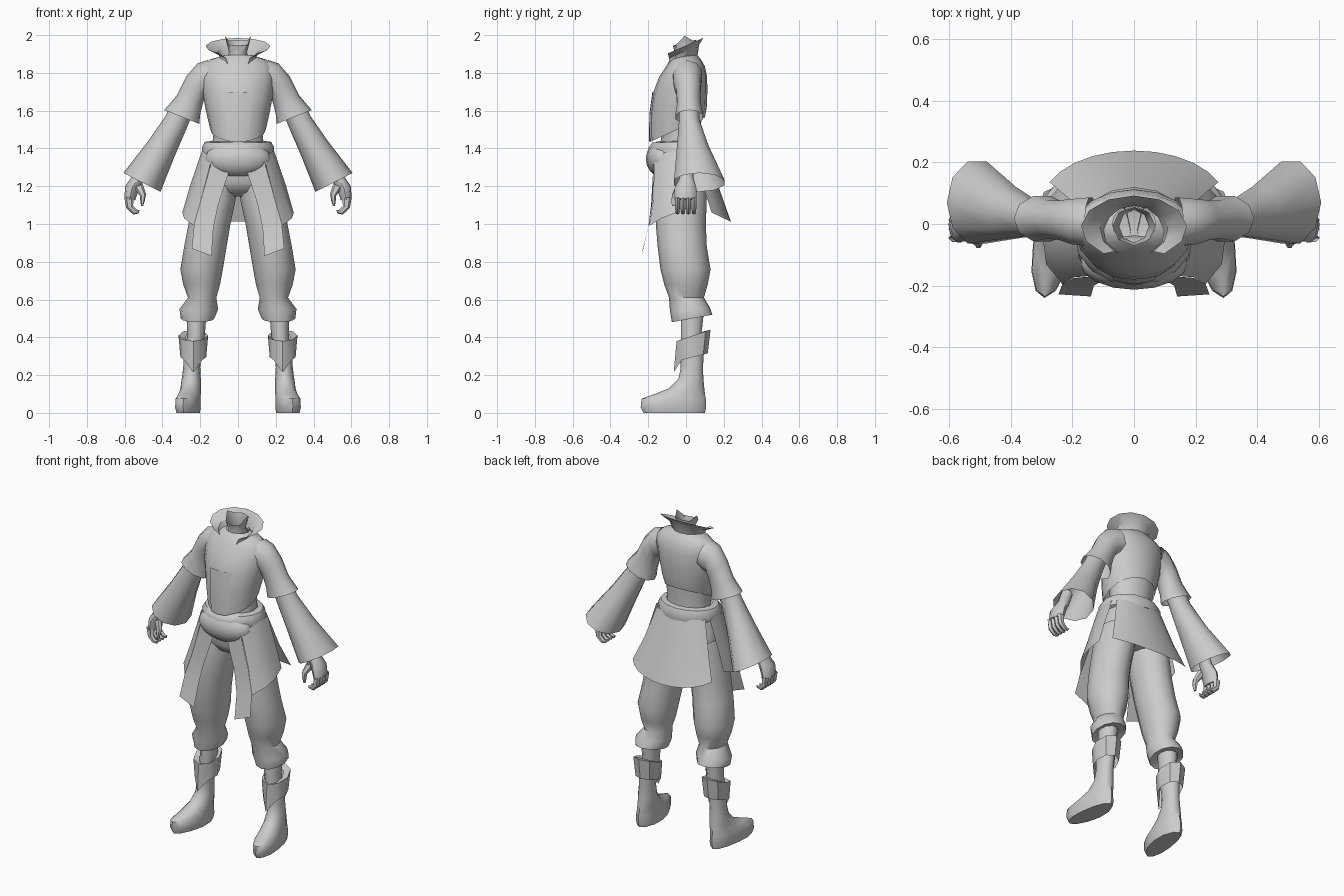
import bpy, math

grey = bpy.data.materials.new("cloth_grey")
grey.diffuse_color = (0.6, 0.6, 0.6, 1)


def make(name, verts, faces, mirror=False, angle=50):
    me = bpy.data.meshes.new(name)
    me.from_pydata(verts, [], faces)
    me.materials.append(grey)
    for p in me.polygons:
        p.use_smooth = True
    me.set_sharp_from_angle(angle=math.radians(angle))
    ob = bpy.data.objects.new(name, me)
    bpy.context.collection.objects.link(ob)
    if mirror:
        ob.modifiers.new("mirror", 'MIRROR').use_mirror_merge = False
    return ob


def loft(name, rings, n=12, arc=None, caps=(False, False), mirror=False, warp=None, angle=50):
    """Rings are (x0, z0, x1, z1, y_front, y_back, back_lift), inner edge to outer edge."""
    verts, faces = [], []
    a0, a1 = arc or (0, 360)
    cols = n + 1 if arc else n
    for x0, z0, x1, z1, yf, yb, lift in rings:
        for i in range(cols):
            a = math.radians(a0 + (a1 - a0) * i / n)
            c, s = math.cos(a), math.sin(a)
            co = ((x0 + x1) / 2 + (x1 - x0) / 2 * c, (yf + yb) / 2 + (yb - yf) / 2 * s,
                  (z0 + z1) / 2 + (z1 - z0) / 2 * c + lift * s)
            verts.append(warp(*co) if warp else co)
    for r in range(len(rings) - 1):
        for i in range(n):
            j = (i + 1) % cols
            faces.append((r * cols + i, r * cols + j, (r + 1) * cols + j, (r + 1) * cols + i))
    if caps[0]:
        faces.append(tuple(reversed(range(cols))))
    if caps[1]:
        faces.append(tuple(range((len(rings) - 1) * cols, len(rings) * cols)))
    return make(name, verts, faces, mirror, angle)


def band(z, w, yf, yb, lift=0):          # ring centred on the body
    return (-w, z, w, z, yf, yb, lift)


def flat(z, x0, x1, yf, yb, lift=0):     # level ring on one side
    return (x0, z, x1, z, yf, yb, lift)


def sheet(name, rows, mirror=True):      # cloth panel from rows of points
    w = len(rows[0])
    faces = [(r * w + i, r * w + i + 1, (r + 1) * w + i + 1, (r + 1) * w + i)
             for r in range(len(rows) - 1) for i in range(w - 1)]
    return make(name, [p for row in rows for p in row], faces, mirror)


# Torso: jacket, raised front panel, waist underneath
jacket = [band(1.50, .147, -.19, .10, .065), band(1.60, .17, -.188, .11, .02), band(1.70, .188, -.172, .113),
          band(1.78, .195, -.142, .112), band(1.835, .19, -.105, .10), band(1.87, .15, -.085, .08),
          band(1.895, .07, -.06, .06)]
loft("jacket", jacket, n=16)
loft("jacket_front_panel", [(a, b, c, d, yf - .006, yb, l) for a, b, c, d, yf, yb, l in jacket[:3]],
     n=4, arc=(247, 293))
loft("waist", [band(1.38, .14, -.14, .08), band(1.48, .13, -.13, .075), band(1.64, .15, -.13, .09)])

# Neck with a peaked open rim, and the standing collar
loft("neck", [band(1.86, .06, -.065, .06), band(1.91, .048, -.06, .045), band(1.96, .07, -.07, .055, .015)],
     n=8, warp=lambda x, y, z: (x, y, z + (.036 if abs(x) > .06 and z > 1.95 else 0)))
loft("collar", [band(1.855, .085, -.11, .06, .03), band(1.91, .11, -.105, .07, .04),
                band(1.94, .172, -.115, .092, .045)], n=10, arc=(-55, 235), angle=35)

# Arms: short over-sleeve, flared long sleeve
loft("over_sleeve", [(.12, 1.70, .16, 1.868, -.075, .09, 0), (.172, 1.68, .215, 1.85, -.07, .085, 0),
                     (.188, 1.63, .275, 1.78, -.055, .08, 0), (.20, 1.58, .325, 1.68, -.05, .08, 0),
                     (.205, 1.53, .39, 1.603, -.06, .095, 0)], n=10, mirror=True)
loft("long_sleeve", [(.235, 1.60, .34, 1.66, -.04, .07, 0), (.27, 1.51, .385, 1.57, -.04, .075, 0),
                     (.335, 1.36, .475, 1.44, -.052, .125, 0), (.41, 1.17, .607, 1.27, -.07, .21, 0)],
     n=10, mirror=True)

# Hands
loft("palm", [(.47, 1.31, .53, 1.34, -.03, .04, 0), (.495, 1.235, .56, 1.255, -.035, .04, 0),
              (.525, 1.18, .597, 1.20, -.06, .055, 0), (.545, 1.125, .602, 1.135, -.06, .055, 0)],
     n=8, caps=(False, True), mirror=True)
for i in range(4):
    y = -.045 + .029 * i
    loft("finger", [(.553, 1.14, .602, 1.14, y - .015, y + .015, 0),
                    (.555, 1.095, .592, 1.085, y - .015, y + .015, 0),
                    (.535, 1.075, .555, 1.05, y - .012, y + .012, 0),
                    (.52, 1.075, .527, 1.055, y - .007, y + .007, 0)], n=6, caps=(False, True), mirror=True)
loft("thumb", [(.505, 1.215, .55, 1.19, -.055, -.015, 0), (.487, 1.16, .52, 1.15, -.075, -.04, 0),
               (.493, 1.125, .517, 1.12, -.08, -.05, 0), (.503, 1.095, .513, 1.095, -.075, -.058, 0)],
     n=6, caps=(False, True), mirror=True)

# Belt roll and the padded front of the belt
loft("belt", [band(1.355, .165, -.15, .09, .005), band(1.365, .187, -.19, .115, .005),
              band(1.405, .192, -.20, .12, .005), band(1.435, .175, -.18, .105, .005),
              band(1.44, .14, -.14, .075, .005)], n=16)
bpy.ops.mesh.primitive_uv_sphere_add(segments=16, ring_count=8, location=(0, -.125, 1.345))
pad = bpy.context.object
pad.name = "belt_front_pad"
pad.scale = (.175, .088, .097)
pad.data.materials.append(grey)
bpy.ops.object.shade_smooth()

# Trousers: hips, then baggy legs gathered into flared cuffs
loft("hips", [band(1.40, .16, -.14, .09), band(1.30, .185, -.155, .105), band(1.22, .205, -.155, .11),
              band(1.17, .19, -.12, .10), band(1.145, .10, -.06, .06)], n=16, caps=(False, True))
loft("trouser_leg", [flat(1.25, .01, .205, -.145, .105), flat(1.13, .012, .24, -.16, .11),
                     flat(1.0, .04, .262, -.16, .105), flat(.88, .06, .285, -.15, .11),
                     flat(.76, .08, .305, -.135, .13), flat(.68, .095, .29, -.115, .115),
                     flat(.61, .115, .265, -.09, .095), flat(.55, .105, .31, -.085, .125, .01),
                     flat(.50, .125, .303, -.075, .14, .02), flat(.52, .17, .26, -.03, .09)],
     caps=(False, True), mirror=True)

# Skirt panels: side front with long hanging strip, and wide back panel
sheet("skirt_front_strip", [
    [(.05, -.175, 1.27), (.14, -.17, 1.33)],
    [(.105, -.185, 1.10), (.195, -.175, 1.13)],
    [(.13, -.20, .98), (.232, -.195, 1.0)],
    [(.14, -.235, .83), (.245, -.228, .87)]])
sheet("skirt_side", [
    [(.14, -.168, 1.34), (.178, -.11, 1.38), (.19, -.04, 1.39), (.185, .03, 1.39)],
    [(.195, -.173, 1.13), (.235, -.13, 1.17), (.255, -.05, 1.2), (.245, .03, 1.21)],
    [(.232, -.195, .99), (.285, -.13, 1.03), (.295, -.05, 1.06), (.28, .03, 1.09)]])
loft("skirt_back", [band(1.39, .18, -.08, .105), band(1.20, .24, -.09, .175, -.01),
                    band(1.09, .295, -.09, .238, -.078)], n=10, arc=(22, 158))

# Lower legs: shin, pointed band and boot with outward toe
loft("shin", [flat(.55, .165, .275, -.03, .10), flat(.42, .175, .268, -.03, .085),
              flat(.27, .195, .285, -.025, .09)], n=10, mirror=True)
loft("shin_band", [flat(.40, .18, .28, -.02, .09, .03), flat(.41, .158, .315, -.05, .13, .03),
                   flat(.295, .168, .305, -.045, .115, .02)], n=8, mirror=True, angle=40,
     warp=lambda x, y, z: (x, y - .02, z - .06) if z < .285 and y < -.04 else (x, y, z))
loft("boot", [flat(.0, .195, .315, -.225, .10), flat(.03, .19, .32, -.24, .107),
              flat(.075, .192, .318, -.235, .105), flat(.10, .195, .31, -.165, .10),
              flat(.13, .195, .305, -.09, .097), flat(.18, .197, .298, -.04, .092),
              flat(.24, .20, .29, -.028, .09), flat(.33, .192, .288, -.03, .095)],
     caps=(True, False), mirror=True,
     warp=lambda x, y, z: (x + max(0, -y - .02) * .16, y, z))
